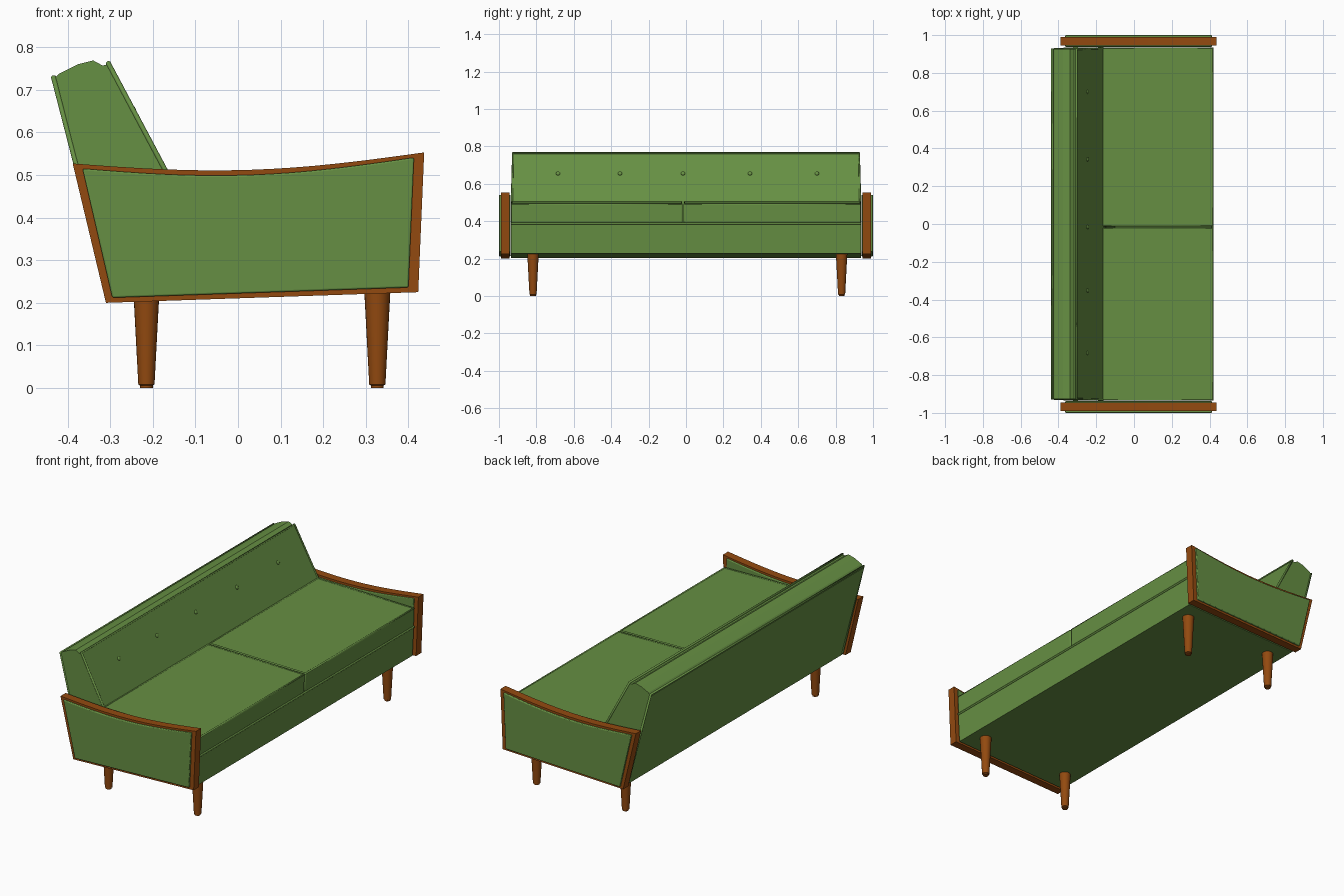
import bpy, bmesh, math
from mathutils import Vector

cube = bpy.data.objects.get("Cube")
if cube:
    bpy.data.objects.remove(cube, do_unlink=True)


def material(name, rgb):
    m = bpy.data.materials.new(name)
    m.use_nodes = True
    m.diffuse_color = (*rgb, 1)
    m.node_tree.nodes["Principled BSDF"].inputs["Base Color"].default_value = (*rgb, 1)
    return m


GREEN = material("green fabric", (0.133, 0.275, 0.056))
WOOD = material("warm wood", (0.29, 0.068, 0.005))


def add(name, data, mat):
    ob = bpy.data.objects.new(name, data)
    bpy.context.collection.objects.link(ob)
    data.materials.append(mat)
    return ob


def smooth(ob):
    bpy.ops.object.select_all(action='DESELECT')
    ob.select_set(True)
    bpy.context.view_layer.objects.active = ob
    bpy.ops.object.shade_smooth_by_angle(angle=math.radians(35))


def extrude(name, profile, y0, y1, mat, bevel=0):
    """Solid with an (x, z) side profile running from y0 to y1."""
    bm = bmesh.new()
    face = bm.faces.new([bm.verts.new((x, y0, z)) for x, z in profile])
    new = bmesh.ops.extrude_face_region(bm, geom=[face])["geom"]
    bmesh.ops.translate(bm, vec=(0, y1 - y0, 0),
                        verts=[v for v in new if isinstance(v, bmesh.types.BMVert)])
    bmesh.ops.recalc_face_normals(bm, faces=bm.faces)
    me = bpy.data.meshes.new(name)
    bm.to_mesh(me)
    bm.free()
    ob = add(name, me, mat)
    if bevel:
        mod = ob.modifiers.new("soft edges", 'BEVEL')
        mod.width, mod.segments, mod.limit_method = bevel, 3, 'ANGLE'
        smooth(ob)
    return ob


def piping(name, points, closed=False, radius=0.006):
    """Round fabric cord sewn along a seam."""
    cu = bpy.data.curves.new(name, 'CURVE')
    cu.dimensions = '3D'
    cu.bevel_depth, cu.bevel_resolution, cu.use_fill_caps = radius, 2, True
    sp = cu.splines.new('POLY')
    sp.points.add(len(points) - 1)
    for p, co in zip(sp.points, points):
        p.co = (*co, 1)
    sp.use_cyclic_u = closed
    return add(name, cu, GREEN)


# Body: base and slanted backrest in one upholstered profile
HALF = 0.935
body = extrude("body", [(-0.297, 0.203), (0.408, 0.227), (0.416, 0.385), (-0.1, 0.385),
                        (-0.303, 0.76), (-0.318, 0.757), (-0.34, 0.769), (-0.375, 0.76),
                        (-0.42, 0.738), (-0.435, 0.722)], -HALF, HALF, GREEN)
for v in body.data.vertices:
    if v.co.z > 0.6:
        v.co.y *= 0.992

# Seams of the backrest and the base
TOP = HALF * 0.99
for name, low, high in (("back_piping", (-0.3, 0.215), (-0.433, 0.73)),
                        ("backrest_front_piping", (-0.165, 0.5), (-0.305, 0.763))):
    piping(name, [(low[0], -HALF + 0.004, low[1]), (high[0], -TOP, high[1]),
                  (high[0], TOP, high[1]), (low[0], HALF - 0.004, low[1])])
piping("base_piping", [(0.415, -HALF, 0.388), (0.415, HALF, 0.388)])

# Two seat cushions with corded edges
SPLIT = -0.016
for name, y0, y1 in (("right_cushion", -HALF, SPLIT - 0.003), ("left_cushion", SPLIT + 0.003, HALF)):
    extrude(name, [(-0.18, 0.388), (0.418, 0.392), (0.421, 0.492), (-0.18, 0.502)],
            y0, y1, GREEN, 0.006)
    a, b = y0 + 0.005, y1 - 0.005
    piping(name + "_piping", [(-0.165, a, 0.499), (0.416, a, 0.49),
                              (0.416, b, 0.49), (-0.165, b, 0.499)], True)

# Tufting buttons on the slanted backrest
normal = Vector((0.375, 0, 0.203)).normalized()
for i, y in enumerate((-0.684, -0.353, -0.016, 0.342, 0.7)):
    bpy.ops.mesh.primitive_uv_sphere_add(segments=16, ring_count=8, radius=0.011,
                                         location=(-0.246, y, 0.655))
    ob = bpy.context.object
    ob.name = f"button_{i + 1}"
    ob.scale.z = 0.5
    ob.rotation_euler = normal.to_track_quat('Z', 'Y').to_euler()
    ob.data.materials.append(GREEN)
    smooth(ob)


def arm_profile(back_x, front_x, drop, bottom):
    """Arm outline with a shallow sagging top rail."""
    top = []
    for i in range(17):
        t = i / 16
        sag = 0.028 * math.sin(math.pi * t)
        top.append((back_x + (front_x - back_x) * t, 0.527 + 0.026 * t - sag - drop))
    return top + bottom


# Arms: wooden slab with an upholstered panel on both faces
outer = arm_profile(-0.388, 0.437, 0, [(0.423, 0.225), (-0.31, 0.2)])
inner = arm_profile(-0.365, 0.413, 0.012, [(0.4, 0.236), (-0.295, 0.212)])
for side, s in (("left", 1), ("right", -1)):
    extrude(side + "_arm_frame", outer, s * 0.945, s * 0.99, WOOD)
    extrude(side + "_arm_panel", inner, s * 0.938, s * 1.0, GREEN, 0.004)

# Tapered round legs with a small foot
LEG = [(0.0, 0.0), (0.015, 0.0), (0.015, 0.006), (0.019, 0.008), (0.0305, 0.225), (0.0, 0.225)]
for row, x in (("front", 0.327), ("back", -0.215)):
    for side, y in (("left", 0.832), ("right", -0.818)):
        bm = bmesh.new()
        vs = [bm.verts.new((r, 0, z)) for r, z in LEG]
        es = [bm.edges.new(p) for p in zip(vs, vs[1:])]
        bmesh.ops.spin(bm, geom=vs + es, cent=(0, 0, 0), axis=(0, 0, 1),
                       angle=math.tau, steps=24)
        bmesh.ops.remove_doubles(bm, verts=bm.verts, dist=0.0001)
        bmesh.ops.recalc_face_normals(bm, faces=bm.faces)
        me = bpy.data.meshes.new("leg")
        bm.to_mesh(me)
        bm.free()
        leg = add(f"{row}_{side}_leg", me, WOOD)
        leg.location = (x, y, 0)
        smooth(leg)
